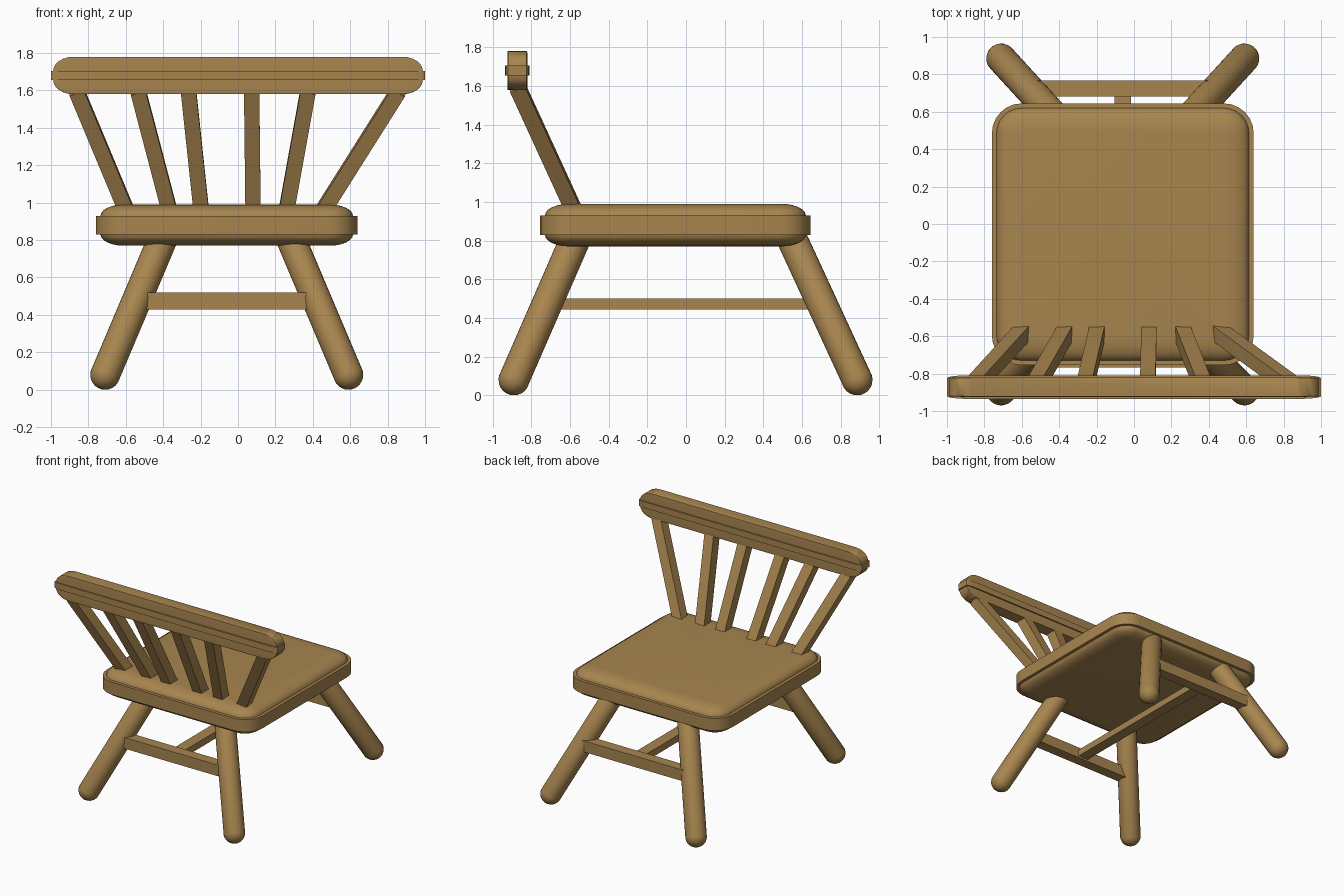
import bpy, bmesh, math
from mathutils import Vector

old = bpy.data.objects.get("Cube")
if old:
    bpy.data.objects.remove(old, do_unlink=True)

wood = bpy.data.materials.new("tan wood")
wood.use_nodes = True
tan = (0.39, 0.235, 0.078, 1)
wood.diffuse_color = tan
wood.node_tree.nodes["Principled BSDF"].inputs["Base Color"].default_value = tan


def finish(bm, name, smooth=True):
    bmesh.ops.recalc_face_normals(bm, faces=bm.faces)
    mesh = bpy.data.meshes.new(name)
    bm.to_mesh(mesh)
    bm.free()
    mesh.materials.append(wood)
    ob = bpy.data.objects.new(name, mesh)
    bpy.context.collection.objects.link(ob)
    if smooth:
        bpy.ops.object.select_all(action="DESELECT")
        ob.select_set(True)
        bpy.context.view_layer.objects.active = ob
        bpy.ops.object.shade_smooth_by_angle(angle=math.radians(35))
    return ob


def rounded_block(name, centre, half, radius, band, lip, depth, steps=6):
    """Pillow-edged block with a straight band around its middle.
    radius: plan corner radii; lip: ledge width; depth: total edge inset (x, y)."""
    bm = bmesh.new()
    upper = [(band, 0, 0)]
    for i in range(steps + 1):
        a = math.pi / 2 * i / steps
        t = 1 - math.cos(a)
        upper.append((band + (half[2] - band) * math.sin(a),
                      lip[0] + (depth[0] - lip[0]) * t,
                      lip[1] + (depth[1] - lip[1]) * t))
    levels = [(-z, ix, iy) for z, ix, iy in reversed(upper)] + upper
    rings = []
    for z, ix, iy in levels:
        rx, ry = max(radius[0] - ix, 0.01), max(radius[1] - iy, 0.002)
        cx, cy = half[0] - ix - rx, half[1] - iy - ry
        ring = []
        for q, (sx, sy) in enumerate([(1, 1), (-1, 1), (-1, -1), (1, -1)]):
            for k in range(steps + 1):
                a = math.pi / 2 * (q + k / steps)
                ring.append(bm.verts.new((centre[0] + sx * cx + rx * math.cos(a),
                                          centre[1] + sy * cy + ry * math.sin(a),
                                          centre[2] + z)))
        rings.append(ring)
    for low, high in zip(rings, rings[1:]):
        for i in range(len(low)):
            j = (i + 1) % len(low)
            bm.faces.new((low[i], low[j], high[j], high[i]))
    bm.faces.new(rings[0])
    bm.faces.new(rings[-1])
    return finish(bm, name)


def bar(name, start, end, width):
    """Square bar running between two points."""
    start, end = Vector(start), Vector(end)
    axis = end - start
    bm = bmesh.new()
    bmesh.ops.create_cube(bm, size=1)
    bmesh.ops.scale(bm, vec=(width, width, axis.length), verts=bm.verts)
    turn = Vector((0, 0, 1)).rotation_difference(axis).to_matrix()
    bmesh.ops.rotate(bm, matrix=turn, verts=bm.verts)
    bmesh.ops.translate(bm, vec=(start + end) / 2, verts=bm.verts)
    return finish(bm, name, False)


def box(name, low, high):
    low, high = Vector(low), Vector(high)
    bm = bmesh.new()
    bmesh.ops.create_cube(bm, size=1)
    bmesh.ops.scale(bm, vec=high - low, verts=bm.verts)
    bmesh.ops.translate(bm, vec=(low + high) / 2, verts=bm.verts)
    return finish(bm, name, False)


def leg(name, foot, top, r):
    """Capsule: a sphere split at its equator and stretched along the leg."""
    foot, top = Vector(foot), Vector(top)
    axis = top - foot
    bm = bmesh.new()
    bmesh.ops.create_uvsphere(bm, u_segments=24, v_segments=13, radius=r)
    for v in bm.verts:
        if v.co.z > 0:
            v.co.z += axis.length
    turn = Vector((0, 0, 1)).rotation_difference(axis).to_matrix()
    bmesh.ops.rotate(bm, matrix=turn, verts=bm.verts)
    bmesh.ops.translate(bm, vec=foot, verts=bm.verts)
    return finish(bm, name)


MID = -0.06  # the seat and legs sit slightly off the rail's centre

# Seat and top rail
rounded_block("seat", (MID, -0.055, 0.88), (0.70, 0.70, 0.11),
              (0.16, 0.16), 0.05, (0.025, 0.025), (0.15, 0.15))
rounded_block("top_rail", (0, -0.872, 1.68), (1.0, 0.063, 0.1),
              (0.12, 0.015), 0.025, (0.012, 0.011), (0.12, 0.013))

# Splayed legs
for side, s in (("right", -1), ("left", 1)):
    for end, foot_y, top_y in (("front", -0.89, -0.55), ("back", 0.885, 0.525)):
        leg(f"{end}_{side}_leg", (MID + s * 0.65, foot_y, 0.08),
            (MID + s * 0.32, top_y, 0.86), 0.08)

# Stretchers
for end, y in (("front", -0.725), ("back", 0.725)):
    box(f"{end}_stretcher", (MID - 0.47, y - 0.043, 0.43), (MID + 0.47, y + 0.043, 0.52))
box("middle_stretcher", (MID - 0.045, -0.70, 0.445), (MID + 0.045, 0.70, 0.50))

# Fanned back spindles: x at the seat, x at the rail
fan = [(-0.61, -0.865), (-0.375, -0.535), (-0.2, -0.265),
       (0.08, 0.073), (0.265, 0.375), (0.475, 0.86)]
for i, (low_x, high_x) in enumerate(fan):
    start, end = Vector((low_x, -0.595, 0.99)), Vector((high_x, -0.875, 1.6))
    bar(f"spindle_{i + 1}", start - (end - start) * 0.08, end, 0.082)
